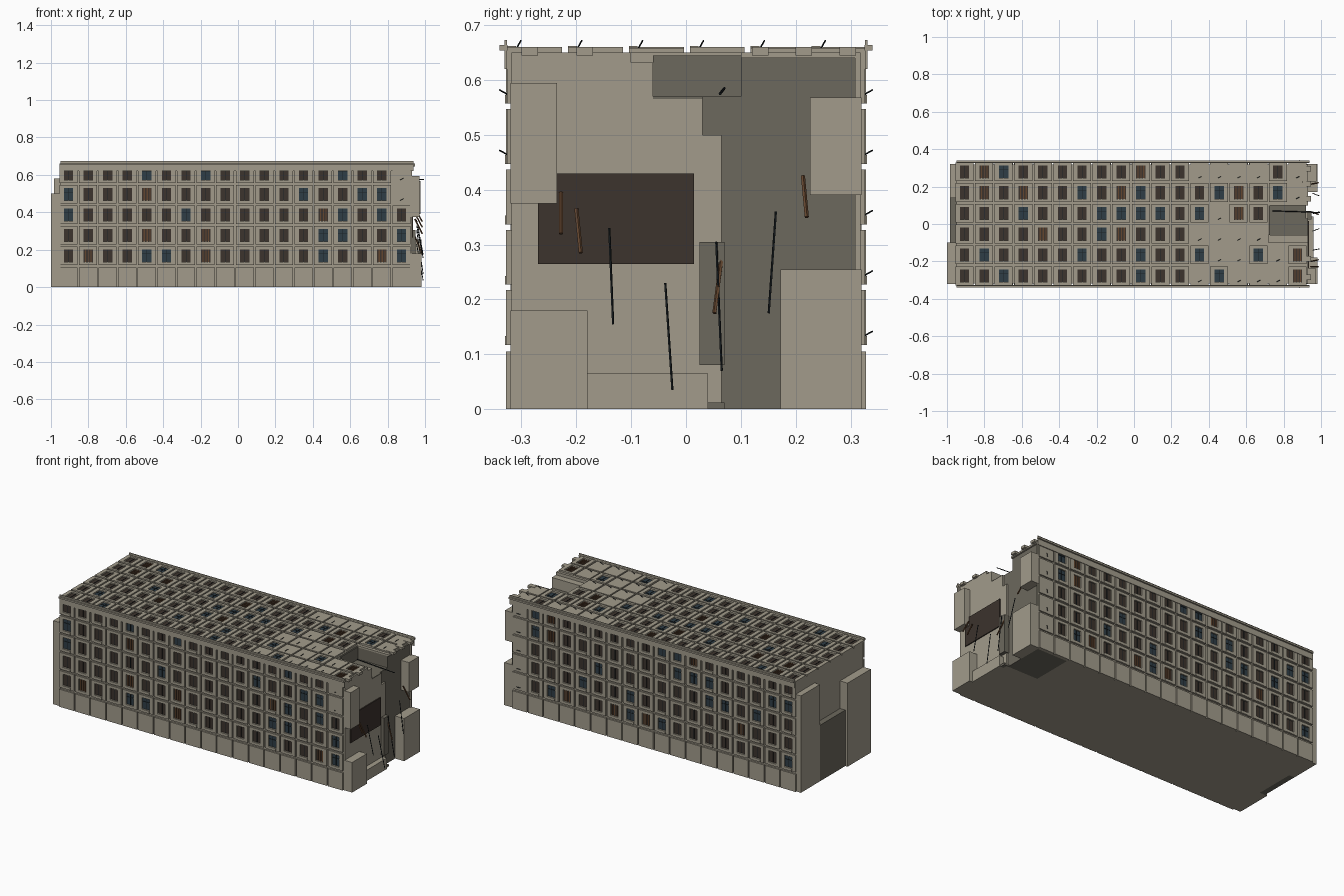
import bpy, bmesh, random
from mathutils import Vector

random.seed(4)
if "Cube" in bpy.data.objects:
    bpy.data.objects.remove(bpy.data.objects["Cube"])


def material(name, r, g, b):
    m = bpy.data.materials.new(name)
    m.use_nodes = True
    m.diffuse_color = (r, g, b, 1)
    bsdf = next(n for n in m.node_tree.nodes if n.type == 'BSDF_PRINCIPLED')
    bsdf.inputs["Base Color"].default_value = (r, g, b, 1)
    bsdf.inputs["Roughness"].default_value = 0.9
    return m


LIGHT, DARK, BROWN, BLUE, WOOD, STEEL = range(6)
MATS = [material("light concrete", .36, .33, .26),
        material("dark concrete", .15, .138, .109),
        material("dark brown opening", .045, .033, .026),
        material("blue glass", .028, .047, .062),
        material("rusty wood", .127, .061, .028),
        material("dark steel", .011, .016, .019)]


def finish(name, bm):
    bmesh.ops.recalc_face_normals(bm, faces=bm.faces)
    me = bpy.data.meshes.new(name)
    bm.to_mesh(me)
    bm.free()
    for m in MATS:
        me.materials.append(m)
    ob = bpy.data.objects.new(name, me)
    bpy.context.collection.objects.link(ob)
    return ob


def add_box(bm, x, y, z, mat, place=lambda a, b, c: (a, b, c)):
    """Box from three (low, high) ranges, carried onto a wall by place()."""
    v = [bm.verts.new(place(a, b, c)) for c in z for b in y for a in x]
    for quad in ((0, 1, 3, 2), (4, 5, 7, 6), (0, 1, 5, 4),
                 (2, 3, 7, 6), (0, 2, 6, 4), (1, 3, 7, 5)):
        bm.faces.new([v[i] for i in quad]).material_index = mat


def boxes(name, mat, *parts):
    bm = bmesh.new()
    for x, y, z in parts:
        add_box(bm, x, y, z, mat)
    return finish(name, bm)


def add_rod(bm, p, q, radius, mat):
    p, q = Vector(p), Vector(q)
    rot = (q - p).to_track_quat('Z', 'Y')
    ring = bmesh.ops.create_cone(bm, cap_ends=True, segments=5, radius1=radius,
                                 radius2=radius, depth=(q - p).length)["verts"]
    for v in ring:
        v.co = rot @ v.co + (p + q) / 2
    for f in {f for v in ring for f in v.link_faces}:
        f.material_index = mat


# Concrete core with the broken end
boxes("main_block", LIGHT,
      ((-.95, .72), (-.318, .318), (0, .65)),
      ((.72, .93), (-.318, -.06), (0, .632)),
      ((.72, .93), (-.318, -.1), (.632, .65)),
      ((.72, .93), (-.06, .03), (0, .565)),
      ((.72, .93), (.03, .065), (0, .5)),
      ((.72, .93), (.308, .318), (0, .65)),
      ((.72, .93), (.1, .308), (.64, .65)))
boxes("dark_interior", DARK,
      ((.72, .92), (.065, .308), (0, .57)),
      ((.72, .92), (.1, .308), (.57, .64)),
      ((.72, .92), (.03, .065), (.5, .57)),
      ((.72, .93), (-.06, .03), (.565, .57)),
      ((.72, .726), (-.06, .1), (.57, .645)))

# Piers and steps on the two ends
boxes("broken_end_piers", LIGHT,
      ((.92, .97), (-.32, -.235), (.375, .595)),
      ((.92, .98), (-.32, -.18), (0, .18)),
      ((.92, .96), (-.18, .04), (0, .065)),
      ((.92, .98), (.172, .32), (0, .255)),
      ((.92, .975), (.226, .32), (.39, .568)))
boxes("hanging_box", DARK, ((.92, .95), (.025, .07), (.08, .305)),
      ((.92, .95), (.04, .07), (0, .012)))
boxes("dark_opening", BROWN, ((.925, .936), (-.27, .015), (.265, .43)))
boxes("closed_end_piers", LIGHT,
      ((-1, -.95), (-.32, -.1), (0, .5)),
      ((-.985, -.95), (.14, .32), (0, .58)))
boxes("closed_end_door", DARK, ((-.985, -.95), (-.1, .14), (0, .335)))

# Window panels on the front, back and roof
STEP, FIRST, COLS = .1047, -.906, 18
KIND = {"d": BROWN, "b": BLUE, "w": BROWN}


def facade(name, rows, centres, place):
    bm = bmesh.new()
    for row, v in zip(rows, centres):
        for i, kind in enumerate(row):
            if kind == " ":
                continue
            u = FIRST + STEP * i

            def slab(u0, u1, v0, v1, w0, w1, mat):
                add_box(bm, (u + u0, u + u1), (v + v0, v + v1), (w0, w1), mat, place)

            if kind == ".":
                slab(-.048, .048, -.05, .05, -.002, .008, LIGHT)
                add_rod(bm, place(u - .01, v - .035, .004),
                        place(u + .01, v - .025, .022), .0015, STEEL)
                continue
            # Raised surround with a projecting sill
            slab(-.048, -.025, -.05, .05, -.002, .01, LIGHT)
            slab(.025, .048, -.05, .05, -.002, .01, LIGHT)
            slab(-.025, .025, .034, .05, -.002, .01, LIGHT)
            slab(-.025, .025, -.05, -.034, -.002, .012, LIGHT)
            slab(-.025, .025, -.034, .034, -.002, .002, KIND[kind])
            if kind == "w":
                for k in (-.014, .002, .016):
                    slab(k - .003, k + .003, -.034, .034, .002, .006, WOOD)
            else:
                slab(-.0012, .0012, -.034, .034, .002, .004, STEEL)
                if kind == "b":
                    slab(-.025, .025, .009, .0115, .002, .004, STEEL)
    return finish(name, bm)


FRONT = ["ddddbddbddddddbdd.", "bdddwdddddddbddbb.", "bdddddbddddddwbdbd",
         "ddddwddwdddddbbddb", "dwddbbdwdddddbddwb"]
ROOF = ["dwbddddddwdd....d.", "dwdwddbdwbdddbwdb.", "dddbdddbbbbdb.wd  ",
        "ddddwddbwddd....  ", "dbddddbddbddb..b.w", "ddbddddddbdd.b...w"]
BACK = ["".join(random.choices("dbw", (8, 2, 1), k=COLS - 1)) + "." for _ in range(5)]
LEVELS = [.607 - .11 * k for k in range(5)]
facade("front_windows", FRONT, LEVELS, lambda u, v, w: (u, -.318 - w, v))
facade("back_windows", BACK, LEVELS, lambda u, v, w: (u, .318 + w, v))
facade("roof_windows", ROOF, [.279 - .111 * k for k in range(6)],
       lambda u, v, w: (u, v, .65 + w))

# Plinth panels and roof edge strips, both long sides
plinth, edge = bmesh.new(), bmesh.new()
for s in (-1, 1):
    for i in range(COLS):
        u = FRONT and FIRST + STEP * i
        add_box(plinth, (u - .049, u + .049), (s * .31, s * .328), (0, .105), LIGHT)
    add_box(edge, (-.95, .938), (s * .325, s * .34), (.654, .664), LIGHT)
    add_box(edge, (-.95, .938), (s * .326, s * .331), (.62, .673), LIGHT)
finish("plinth_panels", plinth)
finish("roof_edges", edge)

# Bent steel bars and loose planks on the broken end
bm = bmesh.new()
for y0, z0, y1, z1 in ((-.14, .33, -.133, .155), (-.038, .23, -.025, .035),
                       (.055, .305, .065, .07), (.164, .36, .151, .175)):
    add_rod(bm, (.955, y0, z0), (.99, y1, z1), .0022, STEEL)
add_rod(bm, (.74, .07, .585), (.995, .062, .575), .0025, STEEL)
finish("steel_bars", bm)
bm = bmesh.new()
for y0, z0, y1, z1 in ((-.228, .395, -.228, .32), (-.2, .365, -.192, .285),
                       (.065, .275, .052, .175), (.213, .425, .22, .35)):
    add_rod(bm, (.945, y0, z0), (.985, y1, z1), .004, WOOD)
finish("loose_planks", bm)

# Broken roof slabs reaching past the end
boxes("roof_stubs", LIGHT, *[((.9, .945), (y, y + .03), (.645, .66))
                             for y in (-.3, -.2, .12, .2, .28)])
